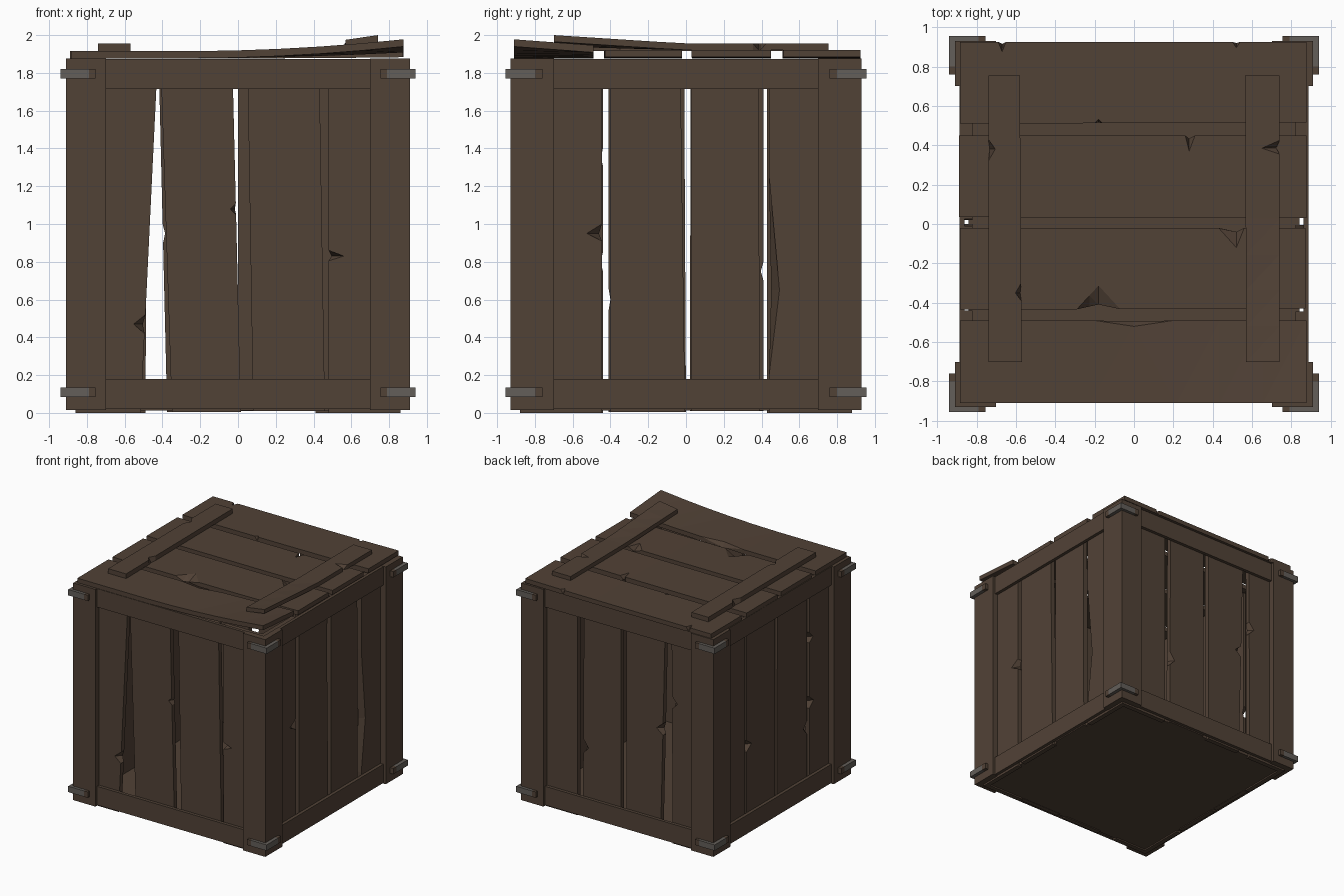
import bpy, bmesh
from mathutils import Vector

if "Cube" in bpy.data.objects:
    bpy.data.objects.remove(bpy.data.objects["Cube"])


def material(name, rgb):
    m = bpy.data.materials.new(name)
    m.diffuse_color = (*rgb, 1)
    m.use_nodes = True
    m.node_tree.nodes["Principled BSDF"].inputs["Base Color"].default_value = m.diffuse_color
    return m


WOOD = material("dark_wood", (0.083, 0.054, 0.037))
METAL = material("worn_metal", (0.125, 0.112, 0.1))

# u = across, v = along, w = outward distance for each face of the crate
FACES = {
    "front": lambda u, v, w: Vector((u, -w, v)),
    "back": lambda u, v, w: Vector((u, w, v)),
    "right": lambda u, v, w: Vector((w, u, v)),
    "left": lambda u, v, w: Vector((-w, u, v)),
    "lid": lambda u, v, w: Vector((v, u, w)),
    "cleat": lambda u, v, w: Vector((u, v, w)),
}


def finish(bm, name, mats):
    bmesh.ops.recalc_face_normals(bm, faces=bm.faces)
    me = bpy.data.meshes.new(name)
    bm.to_mesh(me)
    bm.free()
    for m in mats:
        me.materials.append(m)
    ob = bpy.data.objects.new(name, me)
    bpy.context.collection.objects.link(ob)
    return ob


def prism(bm, bottom, top):
    a = [bm.verts.new(p) for p in bottom]
    b = [bm.verts.new(p) for p in top]
    bm.faces.new(a)
    bm.faces.new(b)
    for i in range(len(a)):
        j = (i + 1) % len(a)
        bm.faces.new((a[i], a[j], b[j], b[i]))


def plank(name, face, left, right, v0, v1, w0, w1, notches=(), bend=None):
    """Board with edges left/right = (u at v0, u at v1).
    A notch is (side, v, half length below, half length above, depth)."""
    def edge(side, depth_scale):
        a, b = left if side == "l" else right
        sign = 1 if side == "l" else -1
        at = lambda v: a + (b - a) * (v - v0) / (v1 - v0)
        pts = [(a, v0)]
        for s, v, lo, hi, d in sorted(notches, key=lambda n: n[1]):
            if s == side:
                pts += [(at(v - lo), v - lo), (at(v) + sign * d * depth_scale, v),
                        (at(v + hi), v + hi)]
        return pts + [(b, v1)]

    def ring(w, scale):
        pts = edge("r", scale) + edge("l", scale)[::-1]
        return [FACES[face](u, v, w) for u, v in pts]

    bm = bmesh.new()
    prism(bm, ring(w0, 0.2), ring(w1, 1.0))
    if bend:
        # cut crosswise, then lift the board
        axis = 0 if face == "lid" else 1
        no = Vector((1, 0, 0)) if axis == 0 else Vector((0, 1, 0))
        for i in range(1, 8):
            co = no * (v0 + (v1 - v0) * i / 8)
            bmesh.ops.bisect_plane(bm, geom=bm.verts[:] + bm.edges[:] + bm.faces[:],
                                   plane_co=co, plane_no=no, dist=1e-5)
        for v in bm.verts:
            v.co.z += bend(v.co.x, v.co.y)
        bmesh.ops.triangulate(bm, faces=bm.faces)
    return finish(bm, name, [WOOD])


# upright wall planks: (left edge, right edge, notches)
WALLS = {
    "front": [
        ((-.86, -.86), (-.515, -.425), [("r", .47, .05, .05, .06)]),
        ((-.35, -.41), (.015, -.03), [("r", 1.08, .03, .03, .03)]),
        ((.08, .05), (.46, .43), []),
        ((.48, .48), (.86, .86), [("l", .83, .025, .03, .08)]),
    ],
    "back": [
        ((-.86, -.86), (-.49, -.48), [("r", 1.2, .05, .06, .05)]),
        ((-.375, -.42), (-.05, -.05), [("l", .95, .05, .05, .06)]),
        ((0, 0), (.36, .35), [("r", .6, .05, .07, .05)]),
        ((.41, .41), (.86, .86), []),
    ],
    "right": [
        ((-.84, -.84), (-.445, -.445), [("r", .95, .04, .05, .08)]),
        ((-.40, -.40), (-.005, -.03), []),
        ((.03, .03), (.39, .385), []),
        ((.44, .44), (.84, .84), [("l", .65, .45, .6, .055), ]),
    ],
    "left": [
        ((-.84, -.84), (-.44, -.44), [("r", .8, .05, .05, .06), ("r", 1.35, .04, .05, .05)]),
        ((-.41, -.41), (0, -.01), [("l", .6, .06, .06, .05)]),
        ((.02, .025), (.41, .41), [("r", .75, .05, .05, .07)]),
        ((.43, .43), (.84, .84), []),
    ],
}
for side, rows in WALLS.items():
    long_side = side in ("front", "back")
    w = .88 if long_side else .86        # outer plane of the planks
    for i, (l, r, n) in enumerate(rows):
        plank(f"{side}_plank_{i + 1}", side, l, r, .005 * (i % 3), 1.868, w - .04, w, n)
    # corner posts and rails framing the wall
    end = .91 if long_side else .885
    for tag, a, b in (("a", -end, -.70), ("b", .70, end)):
        plank(f"{side}_post_{tag}", side, (a, a), (b, b), .015, 1.875, w, w + .05)
    for tag, a, b in (("bottom", .02, .18), ("top", 1.715, 1.873)):
        plank(f"{side}_{tag}_rail", side, (-.70, -.70), (.70, .70), a, b, w, w + .027)

# floor panel
plank("floor_panel", "cleat", (-.84, -.84), (.84, .84), -.86, .86, .012, .05)


# lid: the front board is warped upwards at its right end
def warp(x, y):
    t = max(0, (x + .3) / 1.17)
    return .062 * t * t * (.5 + .5 * (-y - .49) / .42)


def slight(x, y):
    return .008 * max(0, x) ** 2


LID = [
    ((-.91, -.91), (-.49, -.49), -.885, .875, [("r", 0, .2, .2, .03)], warp),
    ((-.435, -.43), (-.02, -.02), -.885, .87,
     [("l", -.18, .11, .11, .12), ("r", .52, .09, .04, .10)], slight),
    ((.035, .03), (.45, .45), -.89, .875, [("r", .28, .02, .03, .08)], slight),
    ((.51, .515), (.925, .925), -.885, .875,
     [("l", -.18, .02, .02, .02), ("r", -.67, .02, .02, .05), ("r", .52, .02, .02, .03)], slight),
]
for i, (l, r, v0, v1, n, f) in enumerate(LID):
    plank(f"lid_plank_{i + 1}", "lid", l, r, v0, v1, 1.877, 1.915, n, f)


# cleats across the lid
def tilt(x, y):
    return min(1, max(0, -y / .7)) * (.02 + .025 * (x - .57) / .17)


plank("left_cleat", "cleat", (-.74, -.74), (-.57, -.58), -.70, .755, 1.915, 1.955,
      [("l", .38, .06, .05, .035), ("r", -.35, .04, .05, .03)])
plank("right_cleat", "cleat", (.57, .565), (.74, .74), -.70, .755, 1.92, 1.955,
      [("r", .385, .03, .04, .09)], tilt)

# corner brackets, metal near the corner and stained at the ends
for level, z in (("lower", .085), ("upper", 1.77)):
    for sx, xn in ((-1, "left"), (1, "right")):
        for sy, yn in ((-1, "front"), (1, "back")):
            prof = [(.94, .955), (.755, .955), (.755, .92), (.90, .92), (.90, .76), (.94, .76)]
            bm = bmesh.new()
            prism(bm, [(sx * x, sy * y, z) for x, y in prof],
                  [(sx * x, sy * y, z + .05) for x, y in prof])
            for co, no in (((sx * .79, 0, 0), (1, 0, 0)), ((0, sy * .80, 0), (0, 1, 0))):
                bmesh.ops.bisect_plane(bm, geom=bm.verts[:] + bm.edges[:] + bm.faces[:],
                                       plane_co=co, plane_no=no, dist=1e-5)
            for f in bm.faces:
                c = f.calc_center_median()
                f.material_index = int(abs(c.x) > .79 and abs(c.y) > .80)
            finish(bm, f"{level}_{yn}_{xn}_bracket", [WOOD, METAL])
